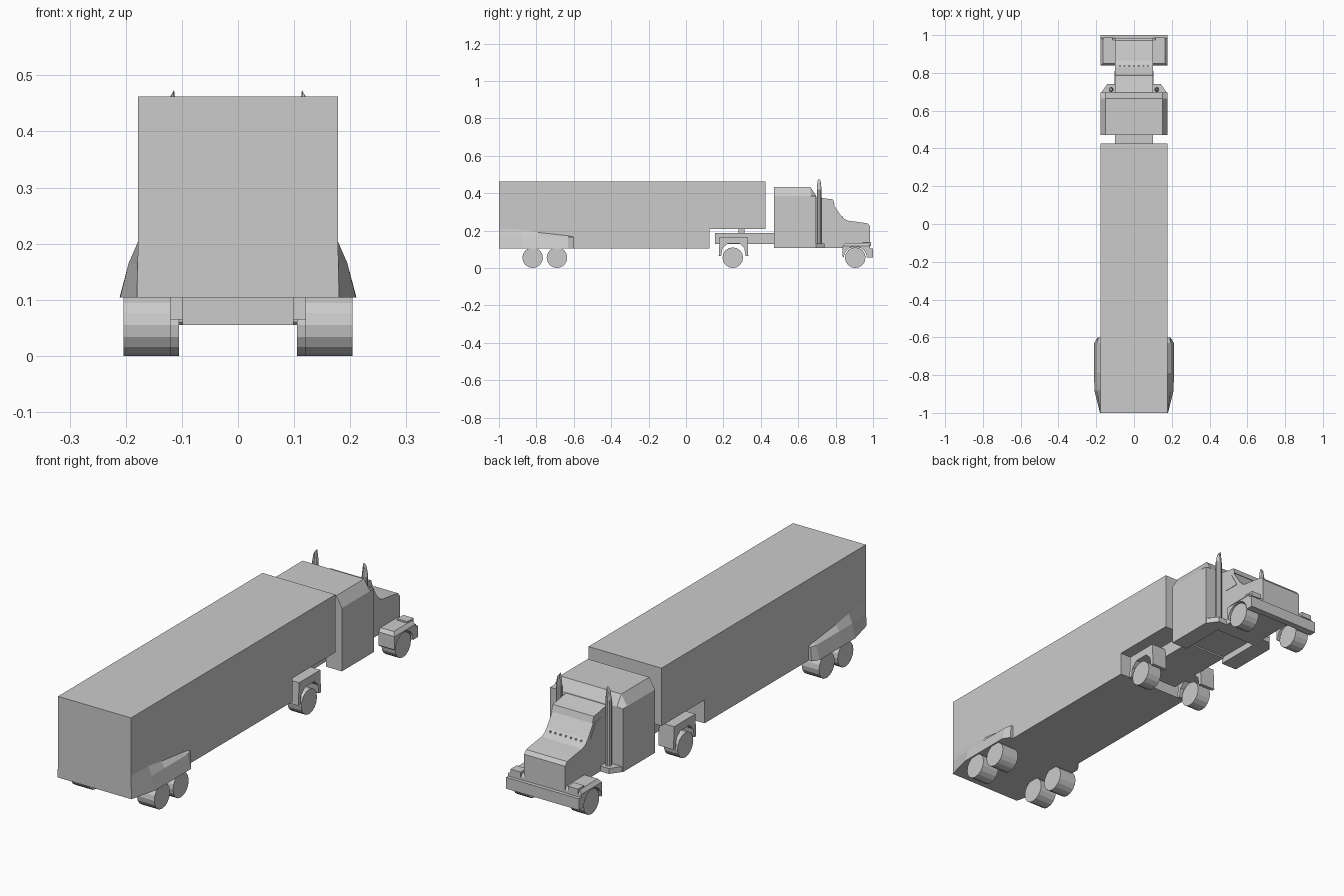
import bpy, bmesh, math
from mathutils import Vector

if "Cube" in bpy.data.objects:
    bpy.data.objects.remove(bpy.data.objects["Cube"])


def finish(name, bm):
    bmesh.ops.recalc_face_normals(bm, faces=bm.faces)
    me = bpy.data.meshes.new(name)
    bm.to_mesh(me)
    bm.free()
    ob = bpy.data.objects.new(name, me)
    bpy.context.collection.objects.link(ob)
    return ob


def loft(name, rings):
    """Skin matching closed rings and cap both ends."""
    bm = bmesh.new()
    vs = [[bm.verts.new(p) for p in r] for r in rings]
    n = len(rings[0])
    for a, b in zip(vs, vs[1:]):
        for i in range(n):
            j = (i + 1) % n
            bm.faces.new((a[i], a[j], b[j], b[i]))
    bm.faces.new(vs[0])
    bm.faces.new(vs[-1])
    return finish(name, bm)


def prism(name, axis, profile, lo, hi):
    """Extrude a profile: axis x takes (y,z), y takes (x,z), z takes (x,y)."""
    k = "xyz".index(axis)

    def put(p, d):
        q = list(p)
        q.insert(k, d)
        return q
    return loft(name, [[put(p, d) for p in profile] for d in (lo, hi)])


def box(name, x0, x1, y0, y1, z0, z1):
    return prism(name, "z", [(x0, y0), (x1, y0), (x1, y1), (x0, y1)], z0, z1)


def circle(cx, cy, r, n):
    return [(cx + r * math.cos(2 * math.pi * i / n),
             cy + r * math.sin(2 * math.pi * i / n)) for i in range(n)]


# Trailer with raised nose
prism("trailer_body", "x", [(-1, .104), (.125, .104), (.125, .207), (.425, .207),
                            (.425, .462), (-1, .462)], -.178, .178)

# Chassis and coupling
box("chassis", -.1, .1, .155, .48, .128, .187)
box("coupling_plate", -.06, .06, .28, .312, .185, .21)

# Sleeper with chamfered roof edges and open underside channel
sleeper = [(-.178, .106), (-.1, .106), (-.1, .135), (.1, .135), (.1, .106), (.178, .106),
           (.178, .385), (.15, .432), (-.15, .432), (-.178, .385)]
front = [(x, min(z, .387)) for x, z in sleeper]
loft("sleeper", [[(x, .47, z) for x, z in sleeper],
                 [(x, .665, z) for x, z in sleeper],
                 [(x, .695, z) for x, z in front]])

# Cab and bonnet
prism("cab", "x", [(.68, .106), (.985, .106), (.985, .222), (.972, .238), (.92, .246),
                   (.865, .253), (.845, .262), (.828, .28), (.785, .345), (.772, .367),
                   (.68, .384)], -.1, .1)
prism("sun_visor", "x", [(.76, .37), (.786, .366), (.795, .338), (.782, .346)], -.1, .1)

# Marker lights along the windscreen base
for i in range(7):
    x = -.075 + .025 * i
    box("marker_light", x - .003, x + .003, .832, .84, .268, .274)

# Bumper
box("bumper", -.178, .178, .972, 1.0, .055, .105)

for s in (-1, 1):
    def X(a, b):
        return min(a * s, b * s), max(a * s, b * s)

    # Side window
    prism("side_window", "x", [(.735, .275), (.81, .275), (.775, .335), (.735, .345)],
          *X(.099, .102))

    # Front fender, with bevelled outer top edge
    arch = [(.905 + .062 * math.cos(a), .055 + .06 * math.sin(a))
            for a in [math.pi * i / 8 for i in range(9)]]
    prism("front_fender", "x", [(.838, .06)] + [(.838, .118), (.985, .118), (.985, .056)] + arch,
          *X(.098, .178))
    loft("fender_top", [[(s * x, y, z) for x, y in ((.098, y0), (xo, y0), (xo, y1), (.098, y1))]
                        for xo, y0, y1, z in ((.178, .838, .985, .117), (.165, .85, .975, .133))])
    box("headlight", *X(.115, .165), .945, .988, .118, .14)

    # Exhaust step and stack with slanted tip
    prism("exhaust_step", "z", [(s * x, y) for x, y in
                                ((.09, .69), (.178, .69), (.142, .74), (.09, .74))], .106, .13)
    c = circle(s * .121, .712, .013, 10)
    loft("exhaust_stack", [[(x, y, .13) for x, y in c],
                           [(x, y, .42) for x, y in c],
                           [(s * .121 + (x - s * .121) * .55, .712 + (y - .712) * .7,
                             .462 - s * (x - s * .121) * .9) for x, y in c]])

    # Drive wheel mudguard
    prism("mudguard", "x", [(.175, .065), (.18, .165), (.328, .165), (.333, .065),
                            (.318, .065), (.312, .105), (.287, .13), (.222, .13),
                            (.195, .105), (.188, .065)], *X(.098, .172))

    # Trailer fairing blended into the side
    stations = [(-.6, .166, .188, .192), (-.63, .172, .195, .211),
                (-.79, .19, .195, .211), (-.88, .204, .195, .21),
                (-1, .206, .179, .18)]
    loft("trailer_fairing", [[(s * .17, y, .104), (s * .17, y, zt), (s * .178, y, zt),
                              (s * xm, y, .165), (s * xb, y, .104)]
                             for y, zt, xm, xb in stations])

    # Wheels
    for name, y, a, b in (("rear_wheel", -.82, .12, .204), ("rear_wheel", -.69, .12, .204),
                          ("drive_wheel", .25, .105, .172), ("front_wheel", .905, .105, .172)):
        prism(name, "x", circle(y, .055, .055, 16), *X(a, b))
